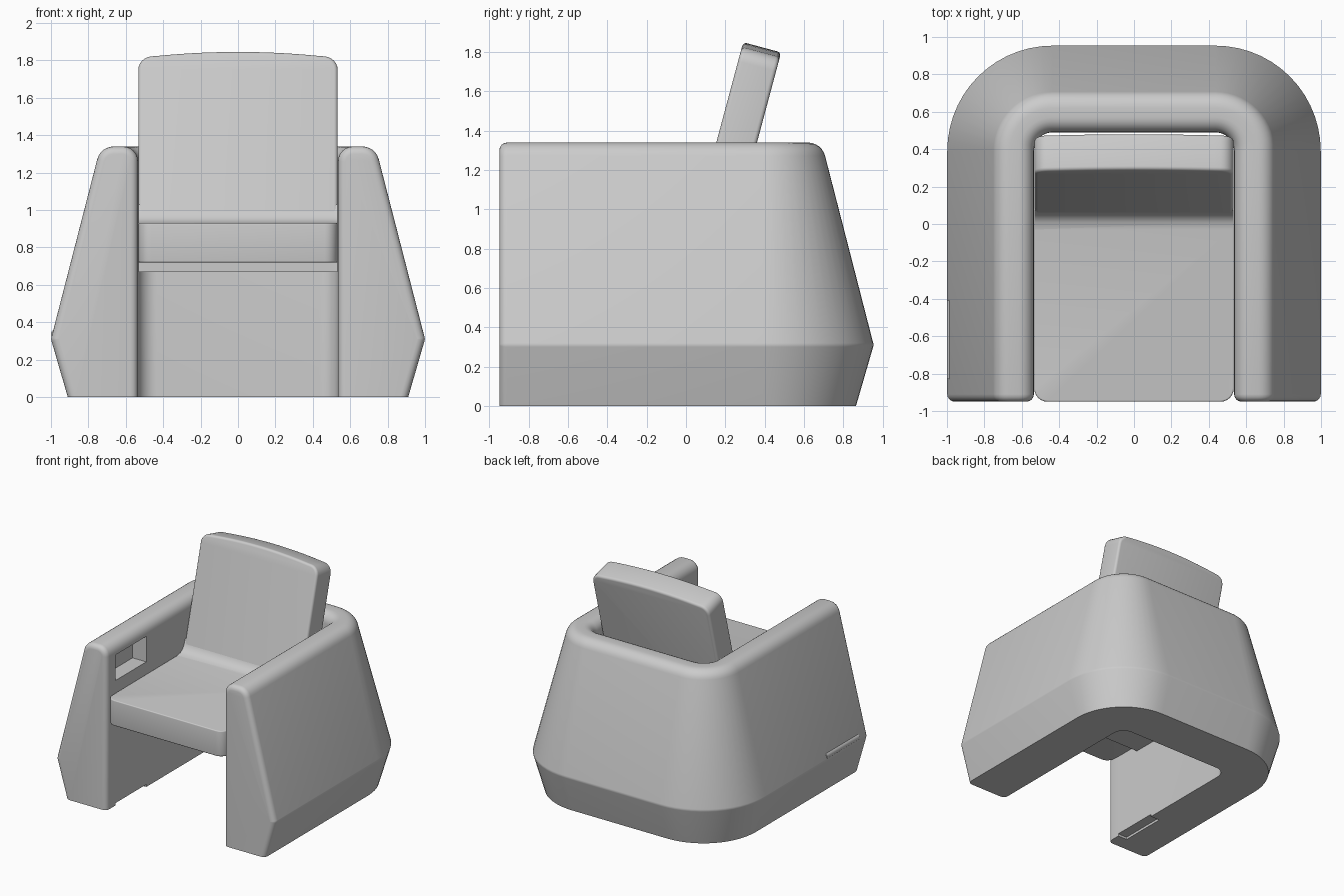
import bpy, bmesh, math
from mathutils import Vector, Matrix

if "Cube" in bpy.data.objects:
    bpy.data.objects.remove(bpy.data.objects["Cube"])


def rounded(corners, n=6):
    """2D outline from (u, v, radius) corners, each corner turned into an arc."""
    out = []
    for i, (u, v, r) in enumerate(corners):
        p = Vector((u, v))
        if r == 0:
            out.append(p)
            continue
        a = (Vector(corners[i - 1][:2]) - p).normalized()
        b = (Vector(corners[(i + 1) % len(corners)][:2]) - p).normalized()
        half = a.angle(b) / 2
        c = p + (a + b).normalized() * r / math.sin(half)
        start = (p + a * r / math.tan(half) - c).normalized()
        end = (p + b * r / math.tan(half) - c).normalized()
        out += [c + start.slerp(end, k / n).normalized() * r for k in range(n + 1)]
    return out


def finish(bm, name, angle=35):
    bmesh.ops.recalc_face_normals(bm, faces=bm.faces)
    mesh = bpy.data.meshes.new(name)
    bm.to_mesh(mesh)
    bm.free()
    ob = bpy.data.objects.new(name, mesh)
    bpy.context.collection.objects.link(ob)
    bpy.ops.object.select_all(action='DESELECT')
    ob.select_set(True)
    bpy.context.view_layer.objects.active = ob
    bpy.ops.object.shade_smooth_by_angle(angle=math.radians(angle))
    return ob


def prism(points, offset):
    """Extrude a flat loop of 3D points by an offset vector."""
    bm = bmesh.new()
    f = bm.faces.new([bm.verts.new(p) for p in points])
    ret = bmesh.ops.extrude_face_region(bm, geom=[f])
    bmesh.ops.translate(bm, vec=offset, verts=[g for g in ret['geom'] if isinstance(g, bmesh.types.BMVert)])
    if not f.is_valid or len([e for e in bm.edges if len(e.link_faces) == 1]):
        bmesh.ops.holes_fill(bm, edges=[e for e in bm.edges if len(e.link_faces) == 1])
    bmesh.ops.recalc_face_normals(bm, faces=bm.faces)
    return bm


def bevel(bm, edges, width, seg=4):
    bmesh.ops.bevel(bm, geom=edges, offset=width, segments=seg, profile=0.5, affect='EDGES', clamp_overlap=True)


def box(name, lo, hi):
    bm = prism([(lo[0], lo[1], lo[2]), (hi[0], lo[1], lo[2]), (hi[0], hi[1], lo[2]), (lo[0], hi[1], lo[2])],
               (0, 0, hi[2] - lo[2]))
    return finish(bm, name)


# U-shaped shell: arm profile (distance outward from inner wall, height) swept round the back
profile = rounded([(0, 0, 0), (0.375, 0, 0), (0.465, 0.31, 0.04), (0.2, 1.34, 0.09), (0, 1.34, 0.08)])
R, CX, CY, N = 0.1, 0.435, 0.39, 14
stations = [(CX, -0.95, 0)]
stations += [(CX, CY, math.pi / 2 * k / N) for k in range(N + 1)]
stations += [(-x, y, math.pi - a) for x, y, a in reversed(stations)]
bm = bmesh.new()
rings = [[bm.verts.new((x + (R + p.x) * math.cos(a), y + (R + p.x) * math.sin(a), p.y)) for p in profile]
         for x, y, a in stations]
m = len(profile)
for r0, r1 in zip(rings, rings[1:]):
    for i in range(m):
        bm.faces.new((r0[i], r0[(i + 1) % m], r1[(i + 1) % m], r1[i]))
caps = [bm.faces.new(rings[0]), bm.faces.new(rings[-1])]
bmesh.ops.recalc_face_normals(bm, faces=bm.faces)
bevel(bm, [e for f in caps for e in f.edges if max(v.co.z for v in e.verts) > 0.01], 0.045)
shell = finish(bm, "arm_and_back_shell")

# Pocket inside the left arm and shallow notch under it
for cutter in (box("pocket_cutter", (-0.66, -0.83, 1.03), (-0.5, -0.43, 1.24)),
               box("notch_cutter", (-0.62, -0.83, -0.05), (-0.5, -0.43, 0.02))):
    mod = shell.modifiers.new("cut", 'BOOLEAN')
    mod.operation, mod.solver, mod.object = 'DIFFERENCE', 'EXACT', cutter
    bpy.context.view_layer.objects.active = shell
    bpy.ops.object.modifier_apply(modifier=mod.name)
    bpy.data.objects.remove(cutter)
bpy.ops.object.select_all(action='DESELECT')
shell.select_set(True)
bpy.ops.object.shade_smooth_by_angle(angle=math.radians(35))

# Hinge roll on the outside of the left arm
bm = bmesh.new()
bmesh.ops.create_cone(bm, cap_ends=True, segments=20, radius1=0.03, radius2=0.03, depth=0.42,
                      matrix=Matrix.Translation((-0.97, -0.62, 0.335)) @ Matrix.Rotation(math.pi / 2, 4, 'X'))
finish(bm, "hinge_roll")

# Seat cushion: side profile with a fillet rising to the backrest
W = 0.533
side = [(-0.95, 0.72), (0.15, 0.72), (0.15, 1.03), (0.075, 1.03), (0.06, 0.99),
        (0.04, 0.958), (0.01, 0.938), (-0.03, 0.93), (-0.95, 0.93)]
bm = prism([(-W, y, z) for y, z in side], (2 * W, 0, 0))
bevel(bm, [e for e in bm.edges if all(v.co.y < -0.94 for v in e.verts)
           and abs(e.verts[0].co.z - e.verts[1].co.z) > 0.1], 0.07, 6)
bevel(bm, [e for e in bm.edges if len(e.link_faces) == 2 and e.calc_face_angle() > 1.2
           and all(v.co.y < -0.02 for v in e.verts)], 0.022)
finish(bm, "seat_cushion")

# Leaning backrest with a crowned top edge
H, T = 1.17, 0.2
outline = [(W, 0, 0), (W, H - 0.03, 0.075)]
outline += [(x, H - 0.022 * (x / 0.43) ** 2, 0) for x in (0.43 - 0.086 * k for k in range(11))]
outline += [(-W, H - 0.03, 0.075), (-W, 0, 0)]
bm = prism([(p.x, 0, p.y) for p in rounded(outline)], (0, T, 0))
bevel(bm, [e for e in bm.edges if e.calc_face_angle() > 1.2
           and abs(e.verts[0].co.y - e.verts[1].co.y) < 0.01 and max(v.co.z for v in e.verts) > 0.1], 0.02)
bm.transform(Matrix.Translation((0, -0.012, 0.72)) @ Matrix.Rotation(math.radians(-15), 4, 'X'))
finish(bm, "backrest")

# Support plate under the seat
box("seat_support", (-W, -0.6, 0.67), (W, 0.17, 0.725))
